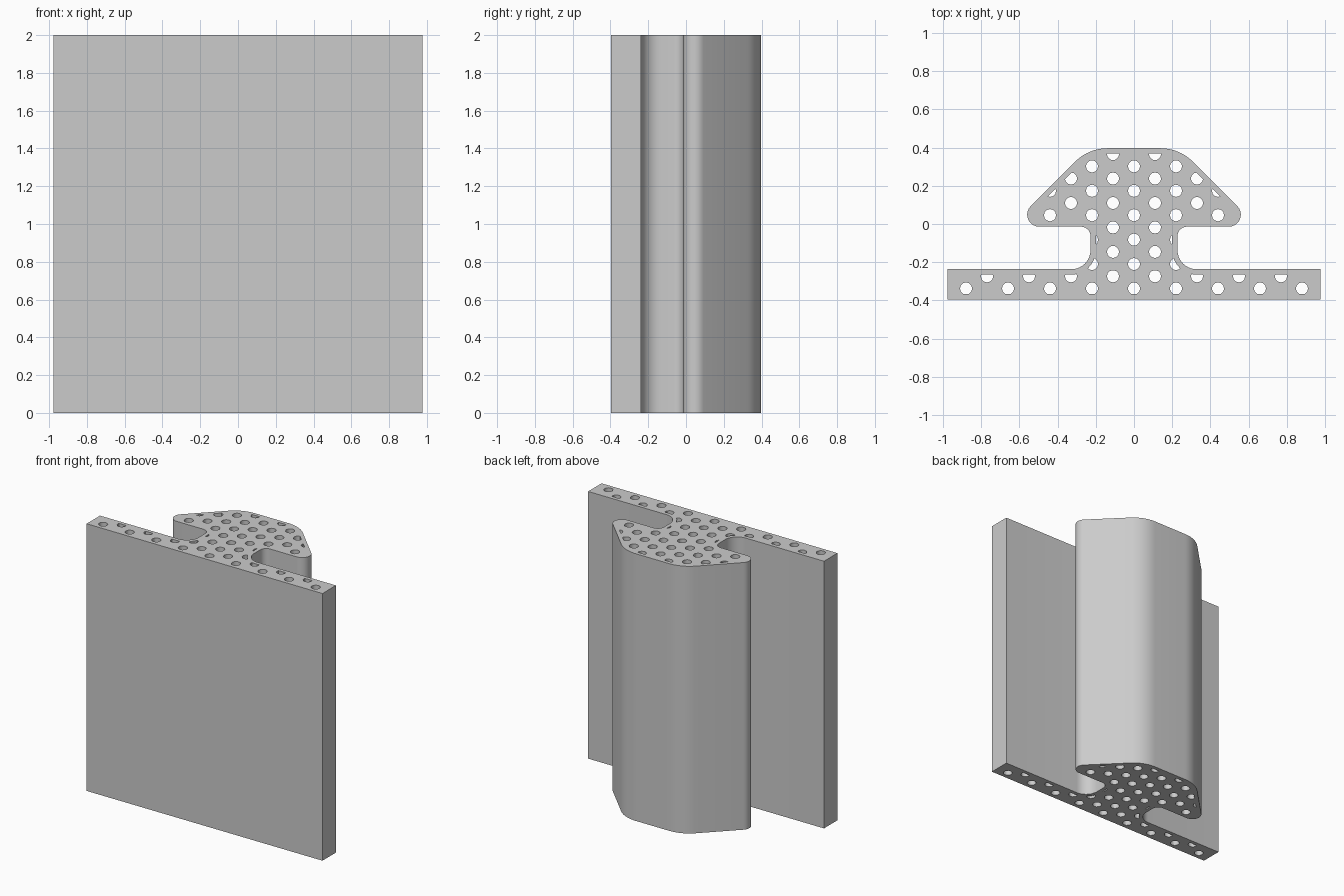
import bpy, bmesh, math
from mathutils import Vector

HEIGHT, WALL = 2.0, 0.028
HOLE_R, PITCH_X, PITCH_Y = 0.032, 0.11, 0.128

# Right half of the cross-section: corner x, corner y, rounding radius
HALF = [(0.977, -0.396, 0), (0.977, -0.237, 0), (0.228, -0.237, 0.1),
        (0.228, -0.014, 0.05), (0.649, -0.014, 0.063), (0.238, 0.397, 0.24)]
CORNERS = HALF + [(-x, y, r) for x, y, r in reversed(HALF)]


def outline(inset=0.0, steps=10):
    """Rounded cross-section, optionally shrunk by a wall thickness."""
    points = []
    count = len(CORNERS)
    for i, (x, y, radius) in enumerate(CORNERS):
        p = Vector((x, y))
        before = (p - Vector(CORNERS[i - 1][:2])).normalized()
        after = (Vector(CORNERS[(i + 1) % count][:2]) - p).normalized()
        turn = before.x * after.y - before.y * after.x
        n1, n2 = Vector((-before.y, before.x)), Vector((-after.y, after.x))
        mitre = (n1 + n2) / (1 + n1.dot(n2))
        side = 1 if turn > 0 else -1
        corner = p + mitre * inset
        r = radius - side * inset if radius else 0
        if r <= 0:
            points.append(corner)
            continue
        centre = corner + mitre * r * side
        angle = math.atan2(turn, before.dot(after))
        start = -n1 * r * side
        for k in range(steps + 1):
            a = angle * k / steps
            c, s = math.cos(a), math.sin(a)
            points.append(centre + Vector((start.x * c - start.y * s,
                                           start.x * s + start.y * c)))
    return points


def prism(name, loops, z0, z1):
    """Extrude closed outlines into one solid object."""
    bm = bmesh.new()
    for loop in loops:
        low = [bm.verts.new((p.x, p.y, z0)) for p in loop]
        high = [bm.verts.new((p.x, p.y, z1)) for p in loop]
        bm.faces.new(list(reversed(low)))
        bm.faces.new(high)
        for i in range(len(loop)):
            j = (i + 1) % len(loop)
            bm.faces.new((low[i], low[j], high[j], high[i]))
    mesh = bpy.data.meshes.new(name)
    bm.to_mesh(mesh)
    bm.free()
    obj = bpy.data.objects.new(name, mesh)
    bpy.context.collection.objects.link(obj)
    return obj


def combine(obj, cutter, operation):
    """Apply a boolean and remove the cutter."""
    mod = obj.modifiers.new("cut", 'BOOLEAN')
    mod.operation, mod.solver, mod.object = operation, 'EXACT', cutter
    bpy.context.view_layer.update()
    graph = bpy.context.evaluated_depsgraph_get()
    mesh = bpy.data.meshes.new_from_object(obj.evaluated_get(graph))
    obj.modifiers.clear()
    obj.data = mesh
    bpy.data.objects.remove(cutter)


cube = bpy.data.objects.get("Cube")
if cube:
    bpy.data.objects.remove(cube)

# Staggered columns of lengthwise bores
bores = []
for col in range(-8, 9):
    top = 0.366 if col % 2 else 0.302
    for row in range(6):
        centre = Vector((col * PITCH_X, top - row * PITCH_Y))
        bores.append([centre + HOLE_R * Vector((math.cos(a), math.sin(a)))
                      for a in (math.tau * k / 12 for k in range(12))])

# Keep the bores inside an even outer wall, then cut them from the rail
rail = prism("rail", [outline()], 0, HEIGHT)
holes = prism("bores", bores, -0.1, HEIGHT + 0.1)
core = prism("core", [outline(WALL)], -0.05, HEIGHT + 0.05)
combine(holes, core, 'INTERSECT')
combine(rail, holes, 'DIFFERENCE')

# Plain grey finish
grey = bpy.data.materials.new("light grey")
grey.use_nodes = True
colour = (0.6, 0.6, 0.6, 1)
grey.diffuse_color = colour
grey.node_tree.nodes["Principled BSDF"].inputs["Base Color"].default_value = colour
rail.data.materials.clear()
rail.data.materials.append(grey)

bpy.ops.object.select_all(action='DESELECT')
rail.select_set(True)
bpy.context.view_layer.objects.active = rail
bpy.ops.object.shade_smooth_by_angle(angle=math.radians(35))
